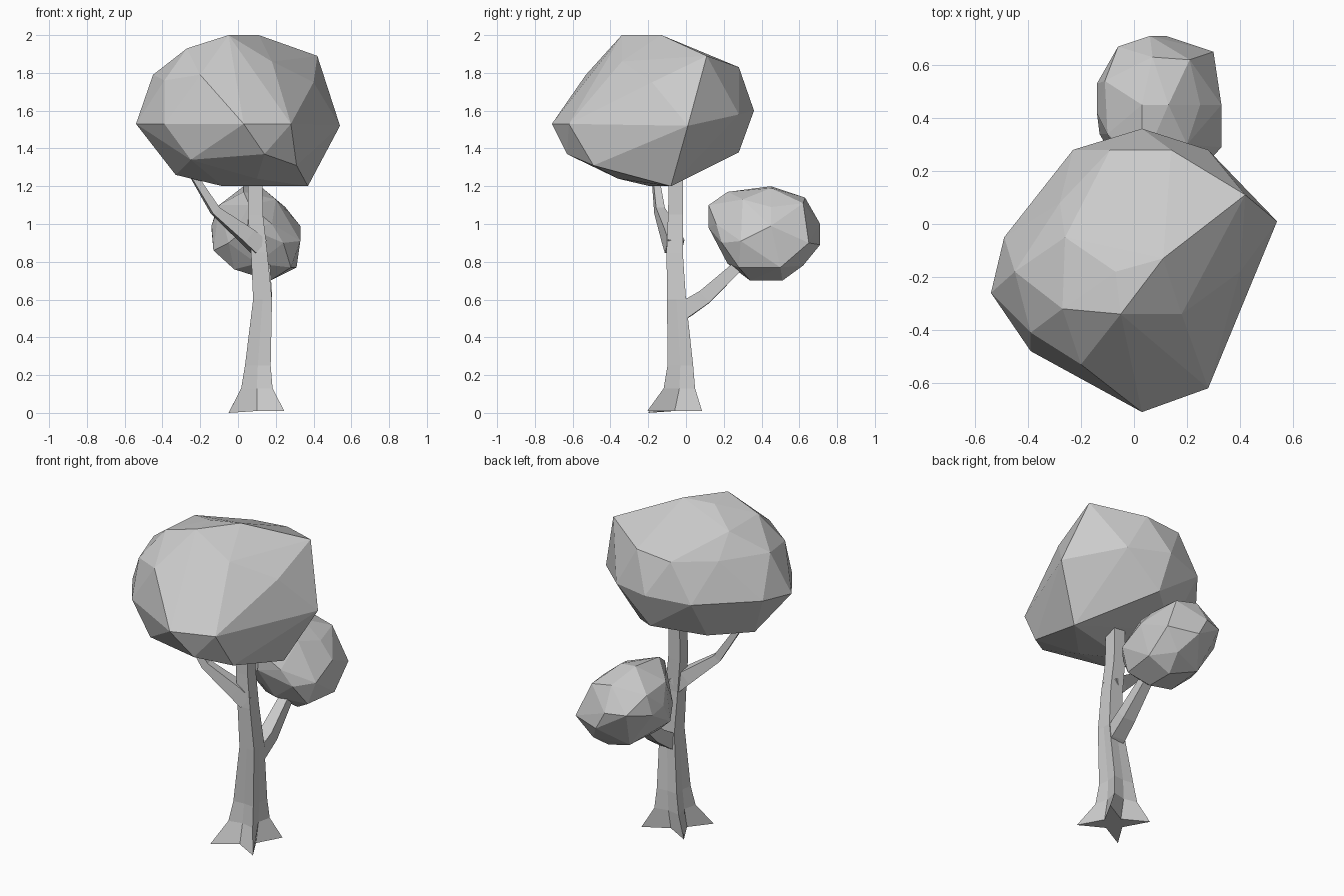
import bpy, bmesh, math
from mathutils import Vector


def finish(name, bm):
    bmesh.ops.recalc_face_normals(bm, faces=bm.faces[:])
    me = bpy.data.meshes.new(name)
    bm.to_mesh(me)
    bm.free()
    ob = bpy.data.objects.new(name, me)
    bpy.context.collection.objects.link(ob)
    return ob


def foliage(name, pts):
    """Faceted leaf mass: the hull around a few points."""
    bm = bmesh.new()
    for p in pts:
        bm.verts.new(p)
    res = bmesh.ops.convex_hull(bm, input=bm.verts[:])
    junk = {v for v in res["geom_interior"] + res["geom_unused"]
            if isinstance(v, bmesh.types.BMVert)}
    bmesh.ops.delete(bm, geom=list(junk), context='VERTS')
    return finish(name, bm)


def skin(name, rings):
    """Join rings of points into a closed tube."""
    bm = bmesh.new()
    loops = [[bm.verts.new(p) for p in r] for r in rings]
    n = len(loops[0])
    for a, b in zip(loops, loops[1:]):
        for i in range(n):
            j = (i + 1) % n
            bm.faces.new((a[i], a[j], b[j], b[i]))
    bm.faces.new(loops[0])
    bm.faces.new(loops[-1])
    return finish(name, bm)


def branch(name, path):
    """Four-sided tapering limb: (x, y, z, half width) per joint."""
    pts = [Vector(p[:3]) for p in path]
    rings = []
    for i, p in enumerate(pts):
        t = (pts[min(i + 1, len(pts) - 1)] - pts[max(i - 1, 0)]).normalized()
        side = t.cross(Vector((0, 0, 1))).normalized()
        up = side.cross(t)
        h = path[i][3]
        rings.append([p + side * a * h + up * b * h
                      for a, b in ((1, 1), (-1, 1), (-1, -1), (1, -1))])
    return skin(name, rings)


# Trunk: square section whose sides pinch in between four roots
# x, y, z, corner half width, mid-side half width
trunk = [(.10, -.06, .01, .145, .065), (.10, -.035, .13, .083, .064),
         (.105, -.03, .25, .068, .06), (.13, -.05, .60, .05, .05),
         (.112, -.06, .85, .043, .043), (.092, -.055, 1.05, .04, .04),
         (.092, -.053, 1.30, .037, .037)]
rings = []
for x, y, z, c, m in trunk:
    rings.append([(x + a * (c if a and b else m), y + b * (c if a and b else m), z)
                  for a, b in ((-1, -1), (0, -1), (1, -1), (1, 0),
                               (1, 1), (0, 1), (-1, 1), (-1, 0))])
rings[0][0] = (-.05, -.20, 0)
skin("trunk", rings)

# Limbs
branch("upper_branch", [(.11, -.06, .88, .045), (.05, -.08, .935, .042),
                        (-.12, -.14, 1.07, .024), (-.245, -.165, 1.27, .016)])
branch("lower_branch", [(.13, -.05, .52, .045), (.13, .0, .55, .045),
                        (.14, .10, .615, .04), (.14, .31, .81, .026)])

# Main crown
foliage("main_crown", [
    (-.05, -.34, 2.0), (.11, -.13, 2.0), (-.07, -.18, 1.99),
    (.42, .11, 1.89), (.18, -.34, 1.86), (.40, -.18, 1.75),
    (-.27, -.32, 1.93), (-.26, -.05, 1.92), (-.20, -.53, 1.79),
    (-.45, -.18, 1.79), (-.39, -.41, 1.76), (-.28, .08, 1.79),
    (-.09, .28, 1.81), (.14, .28, 1.83),
    (.54, .01, 1.52), (.43, -.23, 1.46), (.28, -.62, 1.53),
    (.03, -.71, 1.53), (-.39, -.48, 1.53), (-.54, -.26, 1.53),
    (-.49, -.05, 1.55), (-.23, .28, 1.58), (.03, .36, 1.60),
    (.28, .28, 1.58), (.14, -.63, 1.37), (.31, -.49, 1.31),
    (-.25, -.50, 1.34), (.10, -.36, 1.24), (.37, -.08, 1.20),
    (-.08, -.19, 1.20), (-.33, -.20, 1.26), (-.20, .08, 1.31),
    (.05, .28, 1.38)])

# Small crown
foliage("small_crown", [
    (.03, .45, 1.20), (.13, .45, 1.19), (.07, .63, 1.14), (.21, .62, 1.11),
    (.03, .22, 1.17), (.06, .12, 1.10), (.20, .30, 1.13), (-.10, .34, 1.10),
    (-.11, .54, 1.09), (-.14, .42, .99), (-.14, .53, .97), (-.13, .34, .86),
    (-.06, .67, 1.0), (.06, .71, 1.0), (.12, .71, .89), (.30, .65, .90),
    (.33, .45, .99), (.33, .29, .91), (.25, .45, 1.09), (.05, .12, .98),
    (.18, .16, 1.0), (.24, .19, .90), (.28, .28, .77), (.17, .34, .70),
    (.17, .51, .70), (.31, .50, .77), (-.02, .30, .76), (.0, .55, .76),
    (.10, .22, .79), (-.05, .20, .90), (.20, .62, .78)])
